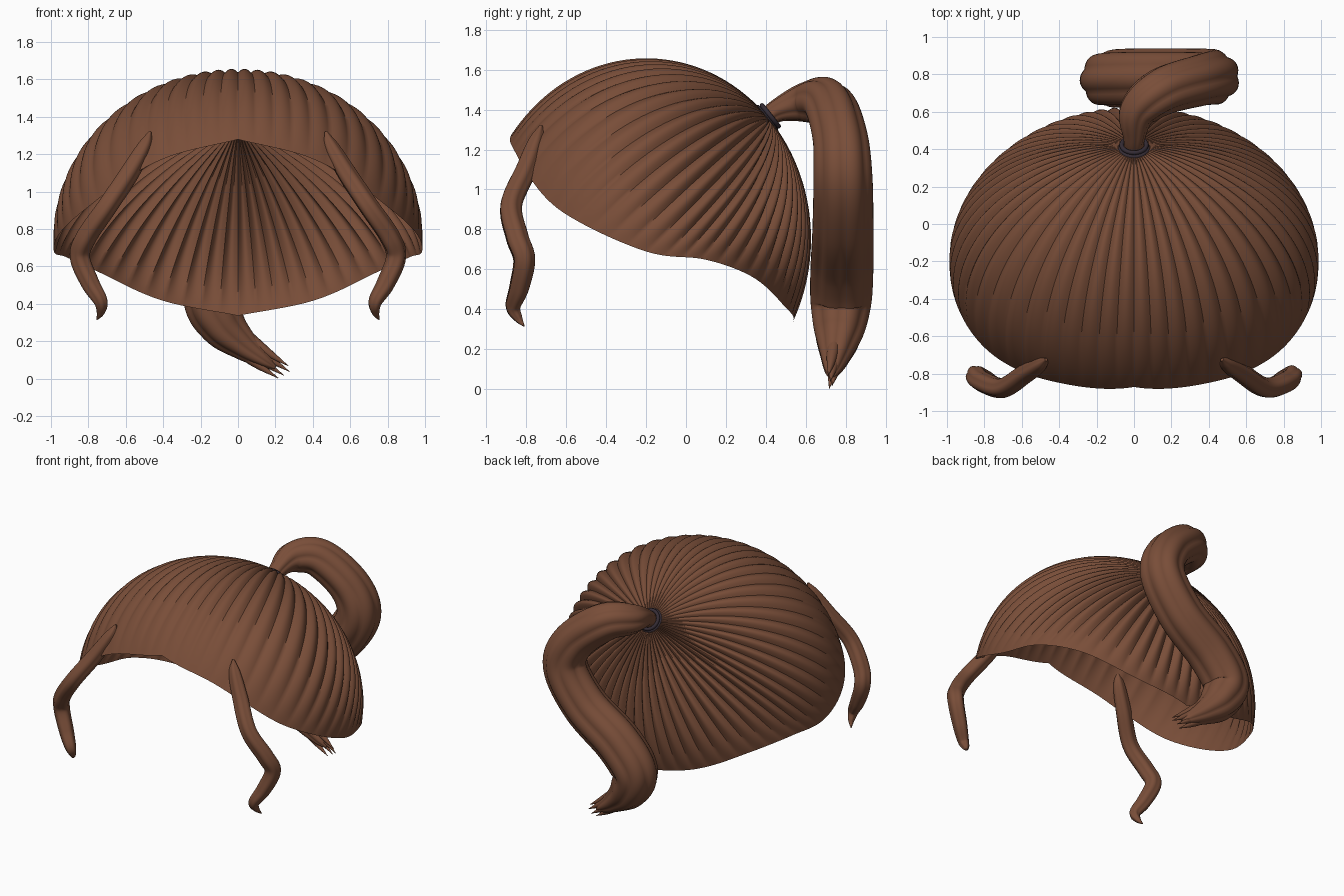
import bpy, math
from mathutils import Vector

if "Cube" in bpy.data.objects:
    bpy.data.objects.remove(bpy.data.objects["Cube"])

def material(name, rgb):
    m = bpy.data.materials.new(name)
    m.diffuse_color = (*rgb, 1)
    m.use_nodes = True
    m.node_tree.nodes["Principled BSDF"].inputs["Base Color"].default_value = m.diffuse_color
    return m

BROWN = material("brown_hair", (0.19, 0.075, 0.04))
DARK = material("dark_band", (0.035, 0.025, 0.035))

def add_object(name, verts, faces, mat, angle=60):
    me = bpy.data.meshes.new(name)
    me.from_pydata([tuple(v) for v in verts], [], faces)
    me.materials.append(mat)
    ob = bpy.data.objects.new(name, me)
    bpy.context.collection.objects.link(ob)
    bpy.ops.object.select_all(action='DESELECT')
    ob.select_set(True)
    bpy.context.view_layer.objects.active = ob
    bpy.ops.object.shade_smooth_by_angle(angle=math.radians(angle))
    return ob

def spline(points, n):
    """Catmull-Rom samples through tuples of any length."""
    p = [Vector(q) for q in points]
    p = [2 * p[0] - p[1]] + p + [2 * p[-1] - p[-2]]
    out = []
    for i in range(1, len(p) - 2):
        a, b, c, d = p[i - 1:i + 3]
        for k in range(n):
            t = k / n
            out.append(0.5 * (2 * b + (c - a) * t + (2 * a - 5 * b + 4 * c - d) * t * t
                              + (3 * b - a - 3 * c + d) * t ** 3))
    return out + [p[-2]]

def lock(name, points, lobes=0, depth=0.0, sides=32, n=8):
    """Sweep a lobed section along (x, y, z, radius) points."""
    s = spline(points, n)
    verts, faces = [], []
    side = Vector((1, 0, 0))
    for i, q in enumerate(s):
        tan = (s[min(i + 1, len(s) - 1)].xyz - s[max(i - 1, 0)].xyz).normalized()
        side = (side - tan * side.dot(tan)).normalized()
        up = tan.cross(side)
        for j in range(sides):
            a = math.tau * j / sides
            r = max(q[3], 0.002) * (1 - depth * (1 - abs(math.cos(lobes * a / 2))))
            verts.append(q.xyz + r * (math.cos(a) * side + math.sin(a) * up))
    for i in range(len(s) - 1):
        for j in range(sides):
            k = (j + 1) % sides
            faces.append((i * sides + j, i * sides + k, (i + 1) * sides + k, (i + 1) * sides + j))
    faces.append(tuple(reversed(range(sides))))
    faces.append(tuple(range(len(verts) - sides, len(verts))))
    return add_object(name, verts, faces, BROWN)

# Hair cap: ridged strands fanning over an ellipsoid from the tie to the hairline
CENTRE, RADII = Vector((0, -0.2, 0.75)), Vector((0.98, 0.82, 0.9))
RIM = spline([(0, 1.275), (24, 1.19), (40, 1.07), (60, 0.88), (90, 0.69), (111, 0.65),
              (130, 0.57), (154, 0.42), (180, 0.34)], 16)

def rim_height(deg):
    for a, b in zip(RIM, RIM[1:]):
        if deg <= b[0]:
            return a[1] + (b[1] - a[1]) * (deg - a[0]) / (b[0] - a[0])
    return RIM[-1][1]

apex = Vector((0, 0.75, 0.66)).normalized()
RIDGES, PER, STEPS = 56, 8, 36
count = RIDGES * PER
verts, faces = [], []
for i in range(STEPS + 1):
    t = 0.03 + 0.97 * i / STEPS
    for j in range(count):
        phi = math.tau * j / count
        deg = math.degrees(phi)
        h = (rim_height(min(deg, 360 - deg)) - CENTRE.z) / RADII.z
        w = math.sqrt(1 - h * h)
        d = apex.slerp(Vector((w * math.sin(phi), -w * math.cos(phi), h)), t)
        groove = 1 - abs(math.sin(RIDGES * phi / 2))
        back = 0.5 - 0.5 * math.cos(phi)
        depth = (0.022 + 0.022 * back) * math.sin(math.pi * t) ** 0.8
        d *= 1.008 - depth * groove
        verts.append(CENTRE + Vector((d.x * RADII.x, d.y * RADII.y, d.z * RADII.z)))
for i in range(STEPS):
    for j in range(count):
        k = (j + 1) % count
        faces.append((i * count + j, (i + 1) * count + j, (i + 1) * count + k, i * count + k))
add_object("hair_cap", verts, faces, BROWN, 50)

# Ponytail: S-shaped lobed lock
tail = [(0, 0.38, 1.33, 0.05), (0, 0.46, 1.395, 0.06), (0.02, 0.6, 1.435, 0.105),
        (0.15, 0.71, 1.425, 0.13), (0.35, 0.77, 1.26, 0.14), (0.415, 0.785, 1.06, 0.15),
        (0.26, 0.785, 0.82, 0.155), (0.0, 0.78, 0.62, 0.16), (-0.135, 0.775, 0.44, 0.155),
        (-0.08, 0.765, 0.29, 0.13), (0.03, 0.75, 0.18, 0.085), (0.14, 0.735, 0.1, 0.045),
        (0.2, 0.73, 0.06, 0.012)]
lock("ponytail", tail, lobes=7, depth=0.1, sides=56)

# Split tips at the end of the ponytail
for i, (dx, dy, dz) in enumerate([(0, 0.01, 0), (-0.03, -0.005, -0.015), (0.03, 0, 0.02), (0.025, -0.01, 0.05)]):
    lock("ponytail_tip_%d" % (i + 1),
         [(-0.02 + dx, 0.755 + dy, 0.22 + dz, 0.03), (0.07 + dx, 0.745 + dy, 0.14 + dz, 0.03),
          (0.15 + dx, 0.735 + dy, 0.08 + dz, 0.02), (0.245 + dx, 0.722 + dy, 0.018 + dz, 0.001)], sides=12)

# Hair tie: two dark rings around the ponytail root
axis = Vector((0, 0.78, 0.62))
for i, (off, rad) in enumerate([(0.0, 0.073), (0.022, 0.066)]):
    bpy.ops.mesh.primitive_torus_add(major_radius=rad, minor_radius=0.012, major_segments=40,
                                     minor_segments=10, location=Vector((0, 0.405, 1.355)) + axis * off,
                                     rotation=axis.to_track_quat('Z', 'Y').to_euler())
    ob = bpy.context.object
    ob.name = "hair_tie_%d" % (i + 1)
    ob.data.materials.append(DARK)
    bpy.ops.object.shade_smooth()

# Wavy face-framing locks, mirrored left and right
for s, label in ((1, "left"), (-1, "right")):
    pts = [(0.47, -0.725, 1.32, 0.008), (0.50, -0.75, 1.24, 0.04), (0.58, -0.80, 1.10, 0.053),
           (0.70, -0.875, 0.92, 0.055), (0.81, -0.845, 0.76, 0.057), (0.845, -0.81, 0.65, 0.055),
           (0.79, -0.835, 0.51, 0.05), (0.735, -0.865, 0.415, 0.038), (0.735, -0.84, 0.355, 0.022),
           (0.755, -0.81, 0.315, 0.003)]
    lock("front_lock_" + label, [(s * x, y, z, r) for x, y, z, r in pts], lobes=5, depth=0.12, sides=30)
